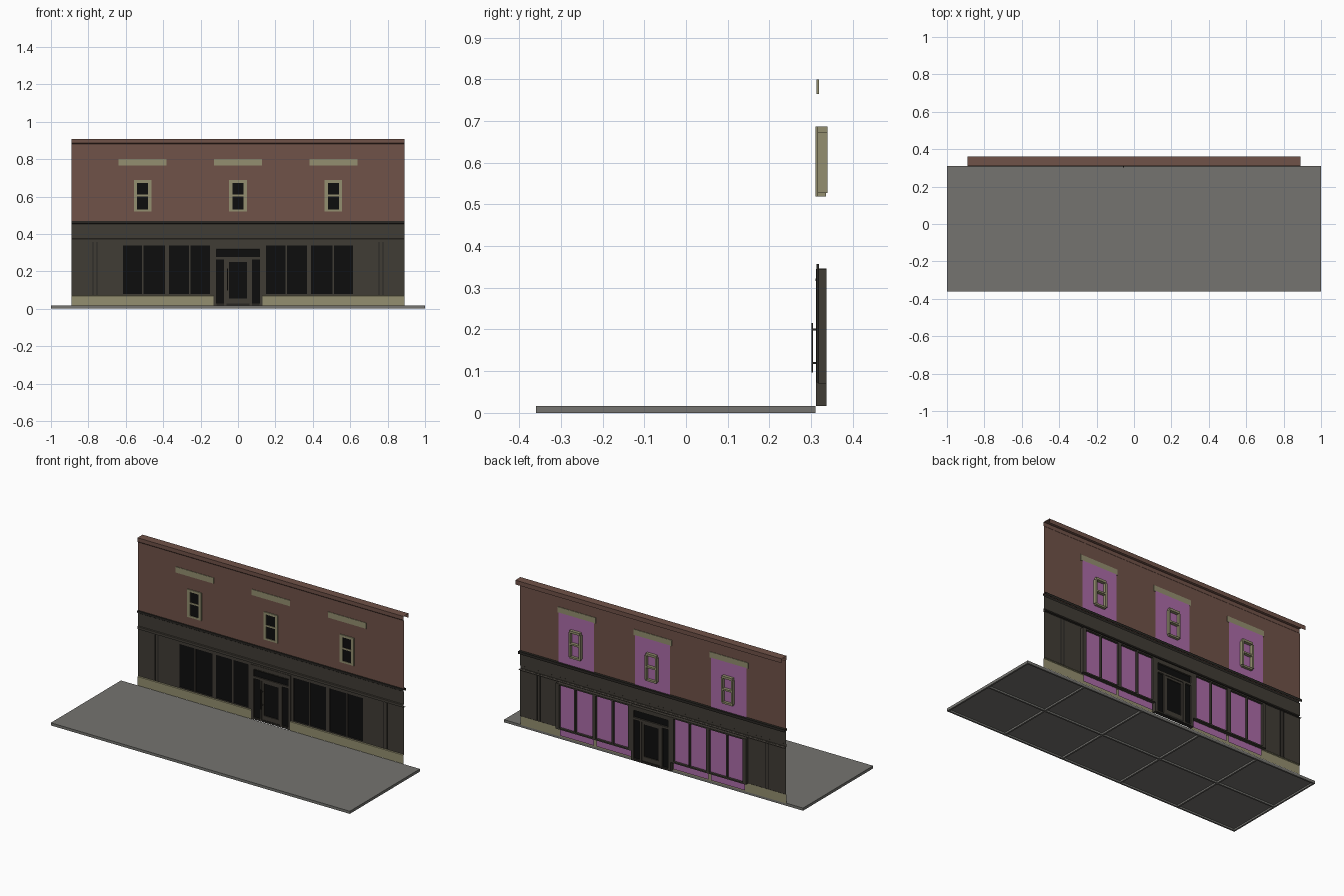
import bpy, bmesh

if "Cube" in bpy.data.objects:
    bpy.data.objects.remove(bpy.data.objects["Cube"])


def lin(c):
    c /= 255
    return c / 12.92 if c <= 0.04045 else ((c + 0.055) / 1.055) ** 2.4


def mat(name, r, g, b):
    m = bpy.data.materials.new(name)
    m.diffuse_color = (lin(r), lin(g), lin(b), 1)
    m.use_nodes = True
    m.node_tree.nodes["Principled BSDF"].inputs["Base Color"].default_value = m.diffuse_color
    return m


BRICK = mat("red_brown_brick", 112, 82, 72)
STONE = mat("beige_stone", 148, 143, 112)
WOOD = mat("dark_brown_wood", 64, 60, 53)
TRIM = mat("black_brown_trim", 40, 38, 34)
GLASS = mat("black_glass", 13, 13, 13)
PURPLE = mat("purple_backing", 172, 108, 168)
PAVE = mat("grey_paving", 117, 116, 112)


def finish(bm, name, m):
    me = bpy.data.meshes.new(name)
    bm.to_mesh(me)
    bm.free()
    me.materials.append(m)
    ob = bpy.data.objects.new(name, me)
    bpy.context.collection.objects.link(ob)
    return ob


def boxes(name, m, items):
    """One object from boxes given as (x0, x1, y0, y1, z0, z1)."""
    bm = bmesh.new()
    for x0, x1, y0, y1, z0, z1 in items:
        vs = bmesh.ops.create_cube(bm, size=1)["verts"]
        bmesh.ops.scale(bm, vec=(x1 - x0, y1 - y0, z1 - z0), verts=vs)
        bmesh.ops.translate(bm, vec=((x0 + x1) / 2, (y0 + y1) / 2, (z0 + z1) / 2), verts=vs)
    return finish(bm, name, m)


def sheets(name, m, profile, spans):
    """Open (y, z) profile, listed bottom to top, swept along each x span."""
    bm = bmesh.new()
    for x0, x1 in spans:
        rows = [[bm.verts.new((x, y, z)) for x in (x0, x1)] for y, z in profile]
        for a, b in zip(rows, rows[1:]):
            bm.faces.new((a[0], a[1], b[1], b[0]))
    return finish(bm, name, m)


def panels(name, m, y, items):
    """Flat upright rectangles (x0, x1, z0, z1) at depth y."""
    bm = bmesh.new()
    for x0, x1, z0, z1 in items:
        bm.faces.new([bm.verts.new((x, y, z)) for x, z in
                      ((x0, z0), (x1, z0), (x1, z1), (x0, z1))])
    return finish(bm, name, m)


def both(items):
    """Mirror the x ranges to the other side."""
    return items + [(-t[1], -t[0]) + tuple(t[2:]) for t in items]


W = 0.89

# Pavement: lid on a grid of ribs, hollow underneath
boxes("pavement_top", PAVE, [(-1, 1, -0.36, 0.31, 0.01, 0.016)])
R = 0.005
ribs = []
for i in range(6):
    x = min(max(-1 + 0.4 * i, -1 + R), 1 - R)
    ribs.append((x - R, x + R, -0.36, 0.31, 0, 0.011))
for y in (-0.36 + R, -0.025, 0.31 - R):
    ribs.append((-1, 1, y - R, y + R, 0, 0.011))
boxes("pavement_ribs", PAVE, ribs)

# Brick upper wall with a coping that folds back
sheets("brick_wall", BRICK, [(0.316, 0.46), (0.316, 0.88), (0.311, 0.885), (0.311, 0.908),
                             (0.36, 0.908), (0.36, 0.882)], [(-W, W)])

# Shopfront cornice and fascia
sheets("fascia", WOOD, [(0.330, 0.355), (0.309, 0.357), (0.309, 0.372), (0.314, 0.375),
                        (0.314, 0.452)], [(-W, W)])
sheets("cornice", TRIM, [(0.314, 0.452), (0.308, 0.456), (0.308, 0.468), (0.332, 0.468),
                         (0.332, 0.452)], [(-W, W)])

# Shopfront wall panels and stone base
sheets("shopfront_side_wall", WOOD, [(0.316, 0.07), (0.316, 0.357)], [(-W, -0.63), (0.63, W)])
sheets("shopfront_header", WOOD, [(0.316, 0.342), (0.316, 0.357)], [(-0.63, 0.63)])
sheets("stone_base", STONE, [(0.312, 0.015), (0.312, 0.068), (0.318, 0.073)],
       [(-W, -0.13), (0.13, W)])
boxes("pilaster_strips", TRIM, both([(0.752, 0.757, 0.313, 0.319, 0.073, 0.357),
                                     (0.773, 0.778, 0.313, 0.319, 0.073, 0.357)]))

# Upper windows: lintel, frame, sashes, glass and purple backing
lintel, frame, glass, back = [], [], [], []
for cx in (-0.51, 0, 0.51):
    lintel.append((cx - 0.128, cx + 0.128, 0.313, 0.319, 0.765, 0.80))
    for s in (-1, 1):
        a, b = sorted((cx + s * 0.029, cx + s * 0.047))
        frame.append((a, b, 0.31, 0.316, 0.519, 0.687))
        a, b = sorted((cx + s * 0.029, cx + s * 0.040))
        frame.append((a, b, 0.316, 0.339, 0.527, 0.673))
    for z0, z1, yb in ((0.519, 0.53, 0.336), (0.601, 0.611, 0.339), (0.673, 0.687, 0.339)):
        frame.append((cx - 0.035, cx + 0.035, 0.311, yb, z0, z1))
    glass.append((cx - 0.03, cx + 0.03, 0.525, 0.68))
    back.append((cx - 0.118, cx + 0.118, 0.465, 0.767))
boxes("window_lintels", STONE, lintel)
boxes("upper_window_frames", STONE, frame)
panels("upper_window_glass", GLASS, 0.314, glass)
panels("upper_window_backing", PURPLE, 0.320, back)

# Display windows: four panes per side between mullions
edges = [0.14, 0.257, 0.38, 0.508, 0.625]
bars, panes = [], []
for i, x in enumerate(edges):
    w = 0.011 if i % 2 == 0 else 0.004
    bars.append((x - w, x + w, 0.316, 0.337, 0.07, 0.345))
for a, b in zip(edges, edges[1:]):
    panes.append((a, b, 0.073, 0.345))
rails = [(0.135, 0.63, 0.316, 0.337, 0.07, 0.078), (0.135, 0.63, 0.316, 0.337, 0.338, 0.346)]
boxes("display_window_mullions", WOOD, both(bars + rails))
panels("display_window_glass", GLASS, 0.319, both(panes))
panels("display_window_backing", PURPLE, 0.323, both(panes))
panels("base_backing", PURPLE, 0.320, both([(0.14, 0.375, 0.025, 0.066),
                                            (0.39, 0.62, 0.025, 0.066)]))

# Entrance: outer posts, sidelights, transom and door
boxes("entrance_frame", WOOD, both([(0.115, 0.132, 0.312, 0.337, 0.016, 0.345)])
      + [(-0.13, 0.13, 0.314, 0.337, 0.32, 0.345), (-0.115, 0.115, 0.314, 0.337, 0.263, 0.277)]
      + both([(0.062, 0.074, 0.314, 0.337, 0.016, 0.27)]))
boxes("entrance_threshold", TRIM, [(-0.118, 0.118, 0.314, 0.337, 0.016, 0.028)])
boxes("door_leaf_frame", WOOD, both([(0.049, 0.062, 0.317, 0.332, 0.028, 0.263)])
      + [(-0.05, 0.05, 0.317, 0.332, 0.028, 0.055), (-0.05, 0.05, 0.317, 0.332, 0.25, 0.263)])
boxes("entrance_glass", GLASS, both([(0.074, 0.115, 0.321, 0.327, 0.028, 0.263)])
      + [(-0.115, 0.115, 0.321, 0.327, 0.277, 0.32), (-0.05, 0.05, 0.322, 0.327, 0.055, 0.25)])
boxes("transom_trim", TRIM, [(-0.118, 0.118, 0.311, 0.316, 0.316, 0.322)])

# Door pull on two standoffs
boxes("door_handle", TRIM, [(-0.059, -0.054, 0.301, 0.305, 0.097, 0.215),
                            (-0.059, -0.054, 0.304, 0.318, 0.117, 0.122),
                            (-0.059, -0.054, 0.304, 0.318, 0.197, 0.202)])
